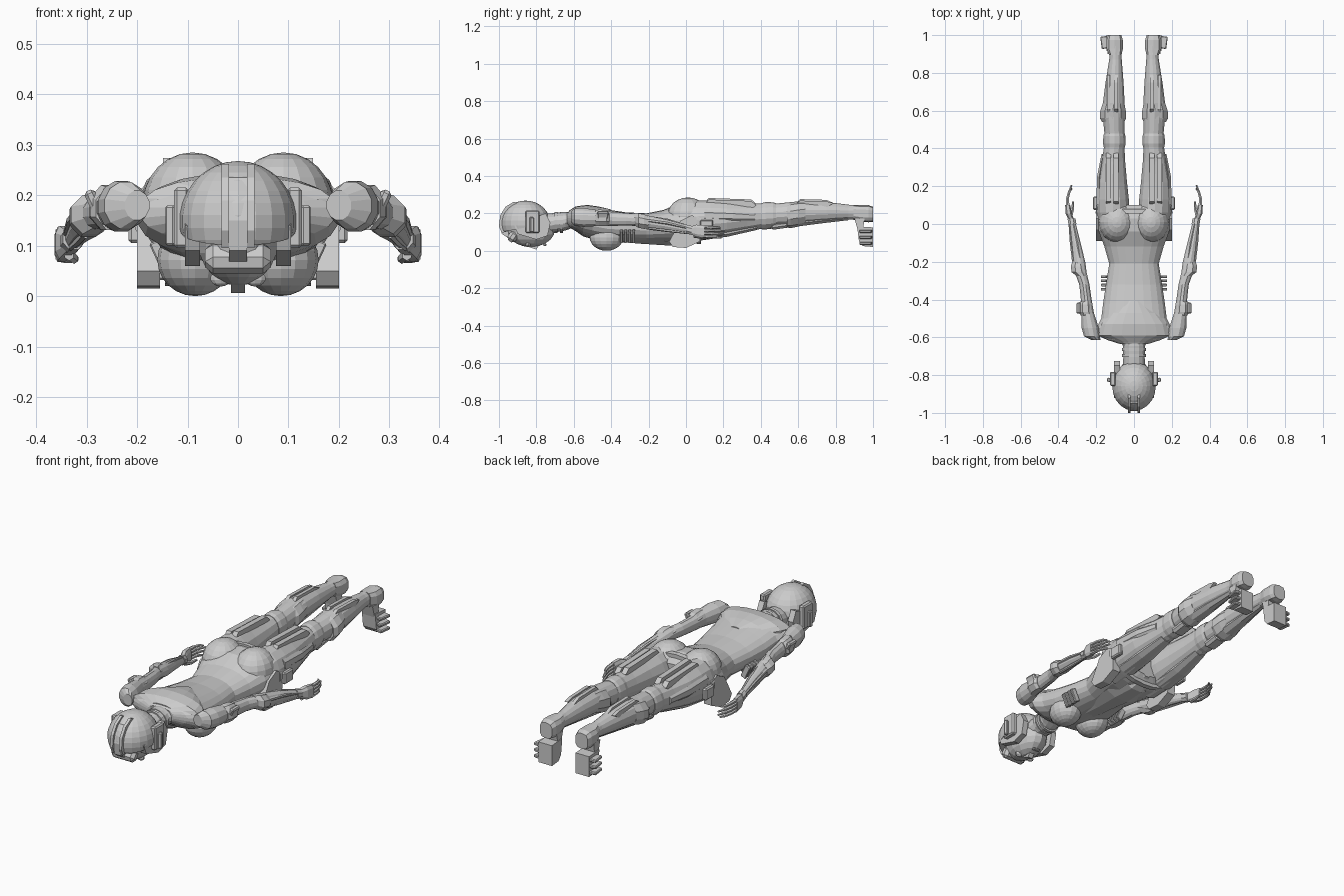
import bpy, bmesh, math
from mathutils import Matrix, Vector


def finish(name, bm, mirror=False):
    bmesh.ops.recalc_face_normals(bm, faces=bm.faces)
    me = bpy.data.meshes.new(name)
    bm.to_mesh(me)
    bm.free()
    ob = bpy.data.objects.new(name, me)
    bpy.context.collection.objects.link(ob)
    if mirror:
        ob.modifiers.new("mirror", 'MIRROR').use_axis[0] = True
    return ob


def loft(name, rings, n=14, mirror=False, p=2.0):
    """Skin superellipse rings (cx, y, cz, rx, rz) along y."""
    bm = bmesh.new()
    loops = []
    for cx, y, cz, rx, rz in rings:
        loop = []
        for i in range(n):
            a = 2 * math.pi * (i + 0.5) / n
            c, s = math.cos(a), math.sin(a)
            loop.append(bm.verts.new((cx + rx * math.copysign(abs(c) ** (2 / p), c), y,
                                      cz + rz * math.copysign(abs(s) ** (2 / p), s))))
        loops.append(loop)
    for a, b in zip(loops, loops[1:]):
        for i in range(n):
            bm.faces.new((a[i], a[(i + 1) % n], b[(i + 1) % n], b[i]))
    bm.faces.new(loops[0])
    bm.faces.new(loops[-1])
    return finish(name, bm, mirror)


def ball(name, c, r, mirror=False, seg=16, cut=None):
    bm = bmesh.new()
    bmesh.ops.create_uvsphere(bm, u_segments=seg, v_segments=seg * 3 // 4, radius=1,
                              matrix=Matrix.Translation(c) @ Matrix.Diagonal((*r, 1)))
    if cut:
        res = bmesh.ops.bisect_plane(bm, geom=bm.verts[:] + bm.edges[:] + bm.faces[:],
                                     plane_co=cut[0], plane_no=cut[1], clear_inner=True)
        bmesh.ops.holes_fill(bm, edges=[e for e in bm.edges if e.is_boundary])
    return finish(name, bm, mirror)


def box(name, c, size, mirror=False, rot=(0, 0, 0), bevel=0.006):
    bm = bmesh.new()
    R = Matrix.Identity(4)
    for axis, a in zip("XYZ", rot):
        R = Matrix.Rotation(math.radians(a), 4, axis) @ R
    bmesh.ops.create_cube(bm, size=1, matrix=Matrix.Translation(c) @ R @ Matrix.Diagonal((*size, 1)))
    bmesh.ops.bevel(bm, geom=bm.edges[:], offset=bevel, segments=1, affect='EDGES')
    return finish(name, bm, mirror)


def prism(name, yz, x0, x1, mirror=False):
    """Side profile in the y-z plane extruded across x."""
    bm = bmesh.new()
    f = bm.faces.new([bm.verts.new((x0, y, z)) for y, z in yz])
    ext = bmesh.ops.extrude_face_region(bm, geom=[f])
    bmesh.ops.translate(bm, vec=(x1 - x0, 0, 0),
                        verts=[v for v in ext["geom"] if isinstance(v, bmesh.types.BMVert)])
    return finish(name, bm, mirror)


# torso lying face down, back upwards
loft("torso", [(0, -.635, .17, .075, .035), (0, -.615, .168, .14, .048), (0, -.59, .165, .195, .06),
               (0, -.55, .155, .20, .078), (0, -.50, .147, .175, .085), (0, -.42, .132, .165, .088),
               (0, -.32, .125, .15, .08), (0, -.21, .122, .132, .078), (0, -.12, .13, .158, .088),
               (0, -.04, .145, .188, .108), (0, .03, .15, .197, .11), (0, .075, .15, .19, .10),
               (0, .10, .15, .12, .07)], n=22, p=2.2)
loft("shoulder_yoke", [(0, -.625, .185, .08, .03), (0, -.59, .185, .19, .052), (0, -.53, .19, .175, .055),
                       (0, -.47, .185, .125, .052), (0, -.405, .18, .05, .042)], n=18)
ball("breast", (.085, -.425, .072), (.075, .09, .072), True)
ball("buttock", (.09, .01, .185), (.098, .11, .10), True)
loft("abdomen_plate", [(0, -.36, .08, .07, .035), (0, -.25, .075, .075, .04), (0, -.1, .07, .10, .045),
                       (0, .02, .07, .08, .045), (0, .1, .1, .03, .03)], n=8)
for i in range(4):
    box("waist_rib", (.148, -.345 + i * .022, .078), (.03, .014, .07), True, (0, 25, 0), .003)

# hip guards and pouch
prism("hip_guard", [(-.09, .05), (-.03, .16), (.03, .19), (.08, .17), (.075, .05), (.0, .015), (-.07, .02)],
      .155, .20, True)
box("hip_pouch", (.205, .11, .135), (.025, .07, .06), True)
loft("pelvis_band", [(0, .055, .15, .206, .115), (0, .08, .15, .203, .113)], n=22)

# neck
loft("neck", [(0, -.60, .165, .085, .04), (0, -.645, .158, .06, .05), (0, -.70, .15, .058, .052),
              (0, -.77, .14, .06, .055)], n=14)
for y in (-.665, -.695):
    loft("neck_ring", [(0, y - .008, .152, .064, .056), (0, y + .008, .152, .064, .056)], n=14)

# head: helmet shell, face and ear units
ball("helmet", (0, -.858, .148), (.116, .132, .12), seg=20, cut=((0, -.98, .10), (0, -.2, 1)))
ball("face", (0, -.83, .115), (.083, .13, .095), seg=14)
prism("nose", [(-.87, .03), (-.80, .006), (-.785, .03)], -.014, .014)
box("brow", (0, -.925, .075), (.13, .05, .06), rot=(-35, 0, 0), bevel=.015)
box("mouth", (0, -.755, .032), (.04, .016, .012), bevel=.003)
ball("eye", (.034, -.845, .035), (.022, .014, .016), True, seg=10)
prism("helmet_crest", [(-.985, .095), (-1.0, .13), (-.993, .19), (-.965, .235), (-.92, .262),
                       (-.90, .255), (-.90, .12)], .018, .033, True)
prism("crest_core", [(-.94, .06), (-.985, .09), (-.991, .15), (-.98, .19), (-.95, .235), (-.90, .25), (-.9, .08)],
      -.018, .018)
prism("cheek_guard", [(-.92, .14), (-.90, .09), (-.80, .06), (-.74, .08), (-.725, .15), (-.75, .2)],
      .075, .105, True)
box("ear_unit", (.112, -.82, .155), (.03, .075, .12), True)
box("ear_fin", (.133, -.825, .14), (.02, .02, .08), True, (0, 0, 15), .004)

# arms
loft("arm", [(.20, -.615, .18, .025, .03), (.223, -.595, .18, .043, .048), (.232, -.55, .178, .047, .052),
             (.246, -.47, .175, .035, .044), (.254, -.39, .17, .029, .038), (.263, -.32, .168, .028, .035),
             (.281, -.26, .165, .032, .033), (.291, -.2, .153, .034, .036), (.308, -.1, .137, .026, .03),
             (.328, .02, .112, .016, .02)], n=12, mirror=True)
loft("armlet", [(.247, -.485, .174, .037, .046), (.256, -.465, .176, .041, .048),
                (.258, -.425, .174, .040, .046), (.256, -.41, .172, .031, .04)], n=8, mirror=True)
box("armlet_pad", (.284, -.445, .182), (.022, .06, .06), True, (0, 25, 0))
loft("elbow_cuff", [(.276, -.275, .168, .03, .036), (.292, -.255, .162, .042, .042),
                    (.297, -.225, .156, .04, .042), (.296, -.2, .152, .034, .036)], n=8, mirror=True)
for dx, dz in ((.026, .012), (-.012, .026), (.008, -.028)):
    loft("forearm_rail", [(.294 + dx, -.21, .152 + dz, .008, .01), (.309 + dx * .95, -.1, .137 + dz, .007, .009),
                          (.327 + dx * .6, .005, .115 + dz * .7, .005, .006)], n=6, mirror=True)
loft("wrist_cuff", [(.326, .0, .116, .023, .026), (.331, .03, .109, .023, .026)], n=8, mirror=True)

# hands
loft("palm", [(.331, .02, .109, .015, .02), (.345, .055, .107, .018, .034), (.351, .10, .102, .014, .036)],
     n=8, mirror=True, p=3)
for i in range(4):
    z, e = .077 + i * .017, (.19, .207, .207, .185)[i]
    loft("finger", [(.352, .09, z, .011, .0085), (.351, .14, z - .002, .009, .008),
                    (.343, .17, z - .004, .008, .0075), (.330, e, z - .006, .005, .005)], n=6, mirror=True)
loft("thumb", [(.335, .04, .082, .01, .012), (.325, .08, .074, .009, .01), (.322, .12, .074, .006, .007)],
     n=6, mirror=True)

# legs
loft("leg", [(.108, -.02, .145, .08, .10), (.11, .06, .16, .088, .108), (.113, .13, .165, .088, .103),
             (.115, .22, .17, .08, .09), (.109, .33, .178, .064, .075), (.104, .42, .187, .054, .066),
             (.104, .48, .192, .054, .06), (.107, .55, .197, .058, .062), (.107, .64, .204, .059, .062),
             (.103, .75, .207, .049, .054), (.098, .87, .206, .034, .04), (.097, .95, .206, .032, .037)],
     n=14, mirror=True)
loft("knee_cuff", [(.104, .405, .185, .057, .07), (.104, .425, .187, .061, .073),
                   (.104, .465, .189, .06, .07), (.104, .48, .19, .056, .064)], n=14, mirror=True)
loft("shin_cuff", [(.110, .54, .188, .062, .064), (.111, .56, .19, .073, .069),
                   (.111, .60, .197, .071, .068), (.108, .64, .203, .060, .063)], n=10, mirror=True)
box("knee_cap", (.105, .50, .135), (.07, .10, .035), True, (8, 0, 0), .012)
loft("shin_guard", [(.107, .6, .158, .045, .03), (.103, .72, .17, .038, .026), (.098, .87, .182, .022, .02)],
     n=8, mirror=True)

# raised panels on thighs and calves
for x, dz in ((.095, 0), (.135, -.008)):
    prism("thigh_panel", [(.105, .262 + dz), (.12, .282 + dz), (.35, .274 + dz), (.375, .25 + dz), (.35, .225)],
          x - .014, x + .014, True)
    prism("calf_panel", [(.59, .255), (.61, .276 + dz), (.75, .272 + dz), (.79, .255), (.75, .23)],
          x - .009, x + .009, True)
loft("thigh_side_panel", [(.185, .10, .19, .016, .03), (.184, .25, .185, .014, .028), (.165, .37, .18, .008, .02)],
     n=6, mirror=True)
loft("thigh_front_plate", [(.115, .08, .085, .055, .03), (.115, .22, .098, .05, .025),
                           (.108, .38, .13, .035, .02)], n=8, mirror=True)

# feet: toes point down, soles lie at the far end
loft("heel", [(.099, .895, .205, .034, .04), (.102, .93, .2, .045, .043), (.102, .975, .198, .044, .046),
              (.102, 1.0, .195, .036, .04)], n=10, mirror=True, p=3)
prism("instep", [(.90, .175), (.918, .11), (.945, .1), (.955, .175)], .072, .14, True)
prism("toe_block", [(.915, .13), (.925, .05), (.945, .025), (1.0, .02), (1.0, .125)], .068, .145, True)
for z in (.04, .072, .104):
    box("toe_prong", (.15, .962, z), (.05, .065, .016), True, (0, 0, -8), .004)
